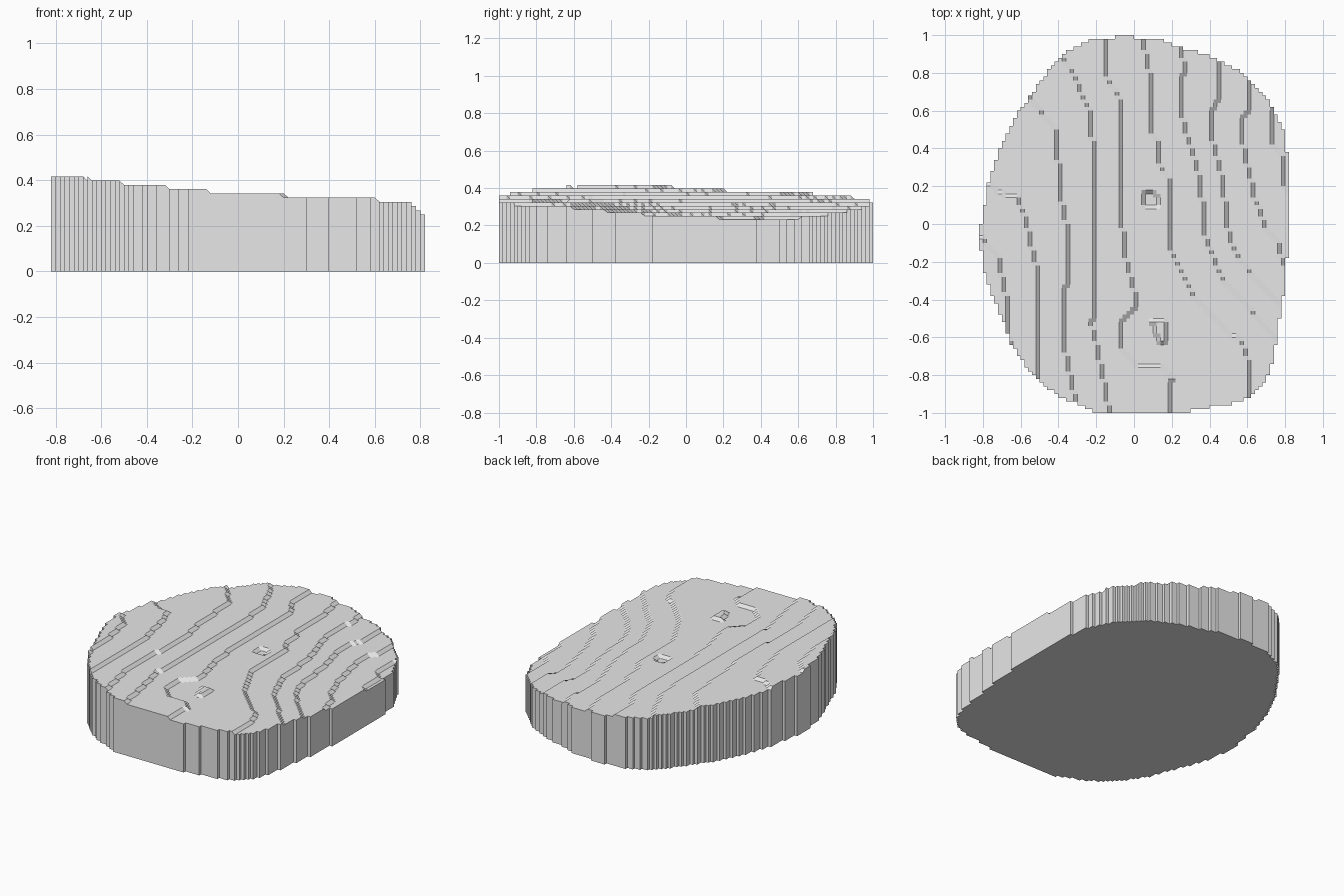
import bpy
import bmesh

cube = bpy.data.objects.get("Cube")
if cube:
    bpy.data.objects.remove(cube, do_unlink=True)

CELL = 0.02
COLS, ROWS = 82, 100
TOP, STEP = 0.417, 0.0186

stone = bpy.data.materials.new("light grey stone")
stone.use_nodes = True
grey = (0.8, 0.8, 0.8, 1)
stone.diffuse_color = grey
stone.node_tree.nodes["Principled BSDF"].inputs["Base Color"].default_value = grey


def inside(x, y, polygon):
    """True when the point lies within the polygon."""
    hit = False
    for (ax, ay), (bx, by) in zip(polygon, polygon[1:] + polygon[:1]):
        if (ay > y) != (by > y) and x < ax + (y - ay) * (bx - ax) / (by - ay):
            hit = not hit
    return hit


def edge_x(path, y):
    """Position of a terrace edge at y; the path runs from back to front."""
    if y >= path[0][1]:
        return path[0][0]
    for (ax, ay), (bx, by) in zip(path, path[1:]):
        if ay >= y >= by:
            return ax + (bx - ax) * (ay - y) / max(ay - by, CELL / 100)
    return path[-1][0]


terrace_edges = []


def terrace_edge(*path):
    terrace_edges.append(path)


# Rounded outline of the slab
outline = [
    (-.1, 1), (-.02, 1), (.02, .98), (.13, .98), (.2, .95), (.32, .915),
    (.42, .88), (.52, .83), (.6, .78), (.68, .7), (.74, .61), (.79, .5),
    (.8, .4), (.82, .37), (.82, -.16), (.8, -.2), (.8, -.33), (.78, -.45),
    (.76, -.55), (.75, -.65), (.72, -.79), (.68, -.86), (.6, -.92),
    (.5, -.96), (.32, -.98), (.3, -1), (-.22, -1), (-.24, -.98), (-.38, -.92),
    (-.5, -.84), (-.58, -.74), (-.65, -.63), (-.7, -.5), (-.75, -.38),
    (-.79, -.25), (-.82, -.1), (-.81, 0), (-.77, .21), (-.71, .4),
    (-.6, .61), (-.45, .81), (-.37, .9), (-.24, .97), (-.1, .98)]

# Terrace edges, from the high side on the right to the low side on the left
terrace_edge((-.9, -.04), (-.8, -.08), (-.72, -.18), (-.67, -.42), (-.66, -.61))
terrace_edge((-.9, .3), (-.77, .21), (-.69, .16), (-.62, .15), (-.57, .02),
             (-.52, -.22), (-.51, -.83))
terrace_edge((-.56, .67), (-.44, .53), (-.41, .5), (-.39, .15), (-.35, -.05),
             (-.35, -.25), (-.38, -.48), (-.37, -.65), (-.31, -.95))
terrace_edge((-.39, .9), (-.33, .81), (-.23, .58), (-.21, .3), (-.21, -.5),
             (-.23, -.52), (-.19, -.68), (-.13, -1))
terrace_edge((-.16, .98), (-.15, .78), (-.07, .66), (-.08, .57), (-.08, .2),
             (-.05, -.15), (.02, -.43), (-.08, -.52), (-.06, -.67),
             (0, -.74), (.13, -.73), (.2, -.82), (.19, -1))
terrace_edge((.04, .98), (.09, .78), (.09, .48), (.13, .45), (.12, .36),
             (.19, .22), (.18, .05), (.2, -.15), (.3, -.36), (.44, -.52),
             (.57, -.62), (.61, -.75), (.6, -.92))
terrace_edge((.25, .94), (.27, .8), (.24, .75), (.25, .58), (.35, .24),
             (.38, -.08), (.48, -.32), (.63, -.47), (.75, -.6), (.85, -.7))
terrace_edge((.44, .87), (.44, .65), (.41, .6), (.42, .43), (.47, .24),
             (.49, 0), (.53, -.14), (.61, -.25), (.78, -.44))
terrace_edge((.61, .78), (.6, .6), (.57, .57), (.58, .4), (.64, .13),
             (.7, -.02), (.76, -.1), (.8, -.24))
terrace_edge((.74, .61), (.73, .42), (.79, .35), (.78, .2), (.9, .12))

# Small raised knoll and small hollow
knoll = [(.09, -.5), (.15, -.5), (.18, -.54), (.18, -.63), (.13, -.63)]
hollow = [(.05, .17), (.09, .18), (.13, .13), (.13, .09), (.05, .09)]


def height(x, y):
    steps = sum(x > edge_x(path, y) for path in terrace_edges)
    steps += inside(x, y, hollow) - inside(x, y, knoll)
    return TOP - STEP * steps


# Terraced top surface, one quad per cell within the outline
bm = bmesh.new()
corners = {}


def corner(i, j):
    if (i, j) not in corners:
        x, y = (i - COLS / 2) * CELL, (j - ROWS / 2) * CELL
        corners[i, j] = bm.verts.new((x, y, height(x, y)))
    return corners[i, j]


for i in range(COLS):
    for j in range(ROWS):
        x, y = (i + .5 - COLS / 2) * CELL, (j + .5 - ROWS / 2) * CELL
        if inside(x, y, outline):
            bm.faces.new([corner(i, j), corner(i + 1, j),
                          corner(i + 1, j + 1), corner(i, j + 1)])

# Side walls and flat base, extruded down to the ground
rim = [e for e in bm.edges if e.is_boundary]
walls = bmesh.ops.extrude_edge_only(bm, edges=rim)["geom"]
for v in walls:
    if isinstance(v, bmesh.types.BMVert):
        v.co.z = 0
base_rim = [e for e in bm.edges if e.is_boundary]
bmesh.ops.contextual_create(bm, geom=base_rim)
bmesh.ops.recalc_face_normals(bm, faces=bm.faces)

mesh = bpy.data.meshes.new("terraced_terrain")
bm.to_mesh(mesh)
bm.free()
mesh.materials.append(stone)
terrain = bpy.data.objects.new("terraced_terrain", mesh)
bpy.context.collection.objects.link(terrain)
